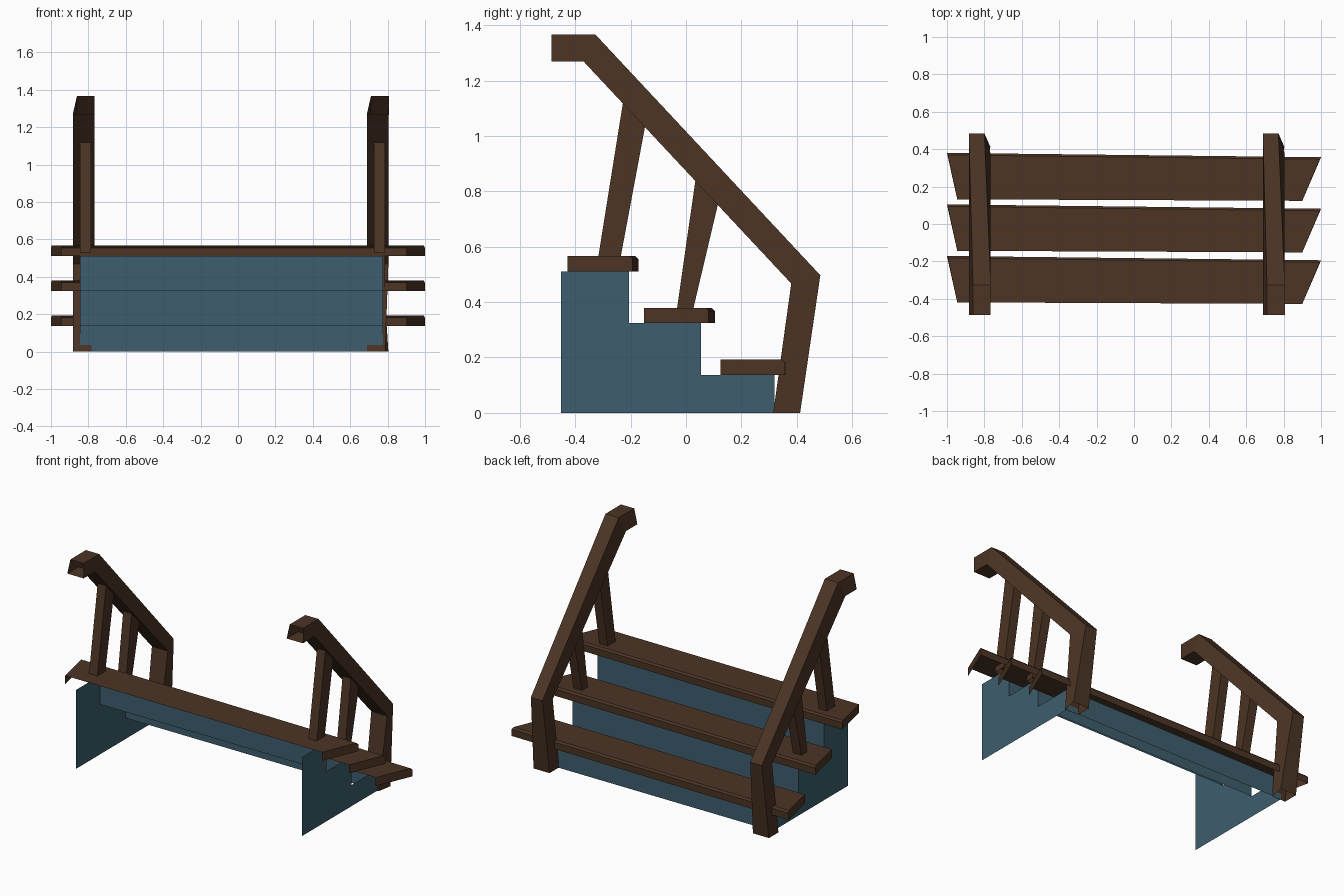
import bpy

if "Cube" in bpy.data.objects:
    bpy.data.objects.remove(bpy.data.objects["Cube"])


def material(name, rgb):
    m = bpy.data.materials.new(name)
    m.diffuse_color = (*rgb, 1)
    m.use_nodes = True
    m.node_tree.nodes["Principled BSDF"].inputs["Base Color"].default_value = m.diffuse_color
    return m


WOOD = material("dark brown wood", (0.072, 0.035, 0.018))
BLUE = material("slate blue", (0.047, 0.112, 0.155))


def add_mesh(name, verts, faces, mat):
    me = bpy.data.meshes.new(name)
    me.from_pydata(verts, [], faces)
    me.materials.append(mat)
    ob = bpy.data.objects.new(name, me)
    bpy.context.collection.objects.link(ob)
    return ob


def open_tube(name, rings, mat):
    """Four-sided tube without end caps through a list of 4-point rings."""
    verts = [p for r in rings for p in r]
    faces = []
    for s in range(len(rings) - 1):
        for i in range(4):
            j = (i + 1) % 4
            faces.append((s * 4 + i, s * 4 + j, s * 4 + 4 + j, s * 4 + 4 + i))
    return add_mesh(name, verts, faces, mat)


# Treads: crooked boards, open below and behind, with a chamfered nose
def tread(name, dy, top, thick=0.055, c=0.011):
    low = top - thick
    v = [(-0.945, 0.132, top), (0.90, 0.124, top),             # back top
         (0.993, 0.357 - c, top), (-0.996, 0.380 - c, top),    # nose top
         (1.0, 0.357, top - c), (-1.0, 0.380, top - c),        # nose chamfer
         (1.0, 0.357, low), (-1.0, 0.380, low),                # nose bottom
         (0.90, 0.124, low), (-0.945, 0.132, low)]             # back bottom
    v = [(x, y + dy, z) for x, y, z in v]
    f = [(0, 1, 2, 3), (3, 2, 4, 5), (5, 4, 6, 7),
         (1, 8, 6, 4, 2), (0, 3, 5, 7, 9)]
    add_mesh(name, v, f, WOOD)


for i, top in enumerate((0.192, 0.379, 0.566)):
    tread(f"tread_{i + 1}", -0.2755 * i, top)

# Stringers: stepped side sheets
XL, XR = -0.846, 0.776
steps = [(0.32, 0, 0.137), (0.055, 0.137, 0.324), (-0.205, 0.324, 0.511)]
outline = [(-0.452, 0)] + [(y, z) for y, lo, hi in steps for z in (lo, hi)]
outline.append((-0.452, 0.511))
for side, x in (("left", XL), ("right", XR)):
    order = range(len(outline))
    face = tuple(order) if side == "right" else tuple(reversed(order))
    add_mesh(f"{side}_stringer", [(x, y, z) for y, z in outline], [face], BLUE)

# Risers: upright sheets between the stringers
for i, (y, lo, hi) in enumerate(steps):
    add_mesh(f"riser_{i + 1}", [(XR, y, lo), (XL, y, lo), (XL, y, hi), (XR, y, hi)],
             [(0, 1, 2, 3)], BLUE)

# Handrail stations: upper (y, z, x left, x right), lower (the same)
rail = [((-0.486, 1.366, -0.861, -0.766), (-0.486, 1.269, -0.883, -0.766)),
        ((-0.327, 1.366, -0.861, -0.766), (-0.370, 1.269, -0.883, -0.766)),
        ((0.485, 0.497, -0.883, -0.800), (0.380, 0.467, -0.883, -0.768)),
        ((0.412, 0.0, -0.883, -0.768), (0.315, 0.0, -0.883, -0.785))]

# Balusters: bottom (back y, front y, z), top (back y, back z, front y, front z)
balusters = [((-0.322, -0.242, 0.53), (-0.228, 1.118, -0.148, 1.033)),
             ((-0.037, 0.019, 0.345), (0.034, 0.840, 0.115, 0.752))]

for side, dx in (("left", 0.0), ("right", 1.572)):
    # Handrail and newel post in one bent, open-ended bar
    rings = [[(u[2] + dx, u[0], u[1]), (u[3] + dx, u[0], u[1]),
              (w[3] + dx, w[0], w[1]), (w[2] + dx, w[0], w[1])] for u, w in rail]
    open_tube(f"{side}_handrail", rings, WOOD)
    # Slanted balusters
    a, b = -0.846 + dx, -0.786 + dx
    for i, ((y0, y1, z), (t0, tz0, t1, tz1)) in enumerate(balusters):
        open_tube(f"{side}_baluster_{i + 1}",
                  [[(a, y0, z), (b, y0, z), (b, y1, z), (a, y1, z)],
                   [(a, t0, tz0), (b, t0, tz0), (b, t1, tz1), (a, t1, tz1)]], WOOD)

# Consistent outward normals on the tubes
import bmesh
for ob in bpy.data.objects:
    if "handrail" in ob.name or "baluster" in ob.name:
        bm = bmesh.new()
        bm.from_mesh(ob.data)
        bmesh.ops.recalc_face_normals(bm, faces=bm.faces)
        bm.to_mesh(ob.data)
        bm.free()
